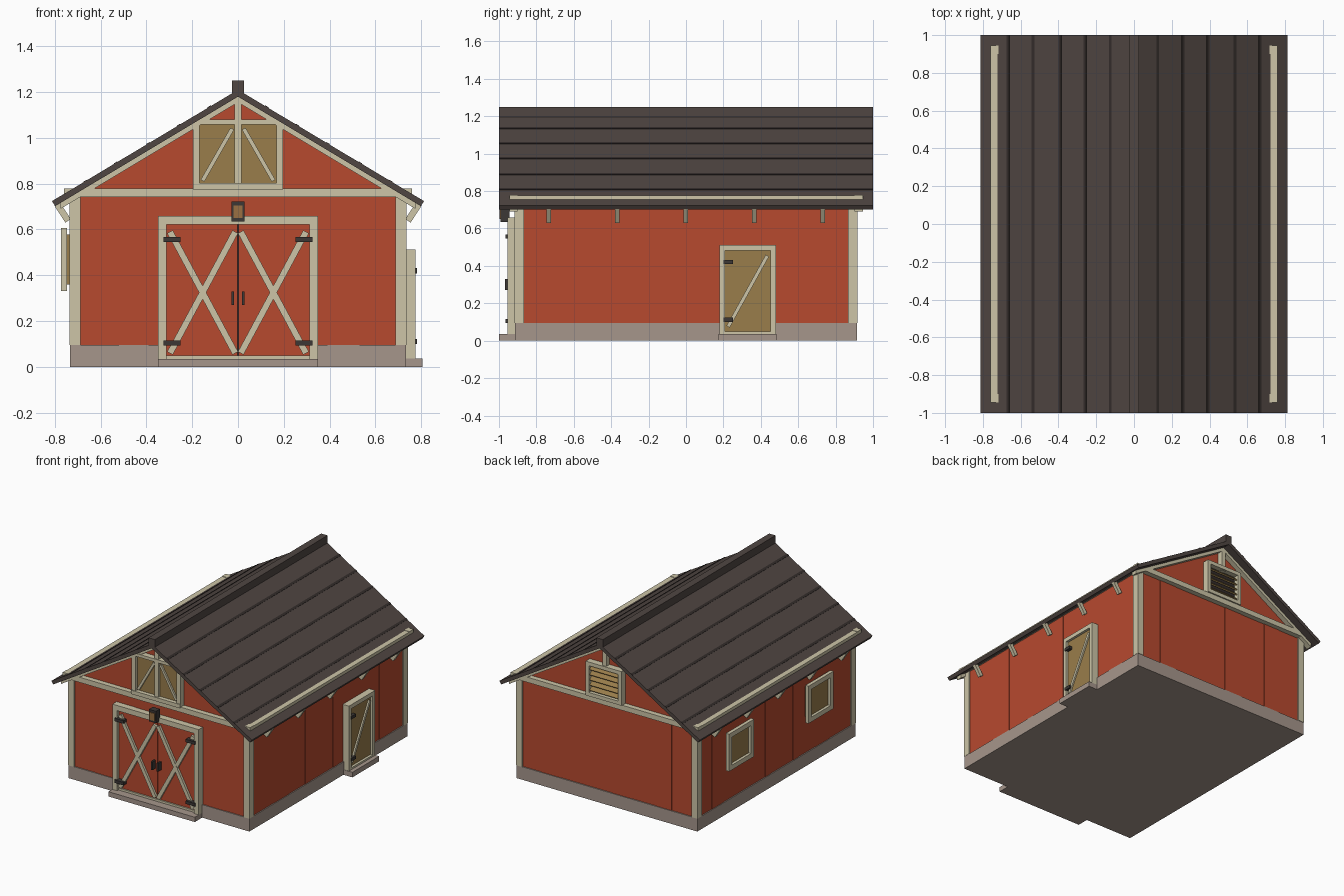
import bpy, bmesh, math

if "Cube" in bpy.data.objects:
    bpy.data.objects.remove(bpy.data.objects["Cube"])


def material(name, r, g, b):
    m = bpy.data.materials.new(name)
    m.diffuse_color = (r, g, b, 1)
    m.use_nodes = True
    m.node_tree.nodes["Principled BSDF"].inputs["Base Color"].default_value = m.diffuse_color
    return m


RED = material("barn red", 0.475, 0.067, 0.028)
CREAM = material("cream trim", 0.61, 0.56, 0.39)
STONE = material("foundation stone", 0.38, 0.305, 0.26)
ROOF = material("roof brown", 0.08, 0.062, 0.055)
SEAM = material("roof seam dark", 0.034, 0.026, 0.024)
OCHRE = material("ochre wood", 0.32, 0.205, 0.07)
METAL = material("dark metal", 0.045, 0.039, 0.036)
GLOW = material("lantern amber", 0.32, 0.16, 0.055)


def prism(name, pts, axis, a0, a1, mat):
    """Extrude a 2D outline along an axis ('x': pts are y,z; 'y': pts are x,z)."""
    bm = bmesh.new()
    to3 = (lambda p, a: (a, p[0], p[1])) if axis == 'x' else (lambda p, a: (p[0], a, p[1]))
    lo = [bm.verts.new(to3(p, a0)) for p in pts]
    hi = [bm.verts.new(to3(p, a1)) for p in pts]
    bm.faces.new(lo)
    bm.faces.new(hi[::-1])
    n = len(pts)
    for i in range(n):
        j = (i + 1) % n
        bm.faces.new((lo[i], hi[i], hi[j], lo[j]))
    bmesh.ops.recalc_face_normals(bm, faces=bm.faces)
    me = bpy.data.meshes.new(name)
    bm.to_mesh(me)
    bm.free()
    me.materials.append(mat)
    ob = bpy.data.objects.new(name, me)
    bpy.context.collection.objects.link(ob)
    return ob


def box(name, x0, x1, y0, y1, z0, z1, mat):
    return prism(name, [(x0, z0), (x1, z0), (x1, z1), (x0, z1)], 'y', y0, y1, mat)


def bar(name, p, q, width, axis, a0, a1, mat):
    """Straight board from p to q, lying in the plane across the axis."""
    dx, dz = q[0] - p[0], q[1] - p[1]
    k = width / 2 / math.hypot(dx, dz)
    nx, nz = -dz * k, dx * k
    pts = [(p[0] + nx, p[1] + nz), (q[0] + nx, q[1] + nz),
           (q[0] - nx, q[1] - nz), (p[0] - nx, p[1] - nz)]
    return prism(name, pts, axis, a0, a1, mat)


def frame(name, axis, u0, u1, z0, z1, w, a0, a1, mat):
    """Rectangular frame of four boards."""
    for part, r in (("left", (u0, u0 + w, z0, z1)), ("right", (u1 - w, u1, z0, z1)),
                    ("bottom", (u0 + w, u1 - w, z0, z0 + w)), ("top", (u0 + w, u1 - w, z1 - w, z1))):
        prism(f"{name}_{part}", [(r[0], r[2]), (r[1], r[2]), (r[1], r[3]), (r[0], r[3])],
              axis, a0, a1, mat)


# foundation, steps and walls
box("foundation", -.733, .733, -.915, .915, 0, .095, STONE)
box("front_sill", -.35, .35, -1, -.9, 0, .035, STONE)
box("side_step", .7, .805, .175, .485, 0, .037, STONE)
prism("walls", [(-.725, .09), (.725, .09), (.725, .75), (0, 1.185), (-.725, .75)],
      'y', -.907, .907, RED)

# slightly raised wall boards
for i, (a, b) in enumerate(((-.52, -.39), (-.19, -.04), (.39, .53))):
    box(f"gable_board_{i}", a, b, -.91, .91, .095, .75, RED)
for i, (a, b) in enumerate(((-.62, -.45), (-.26, -.20), (.06, .12), (.6, .74))):
    box(f"side_board_{i}", -.728, .728, a, b, .095, .74, RED)

# roof: two slabs, seams and ridge cap
for s, side in ((-1, "left"), (1, "right")):
    prism(f"roof_{side}", [(0, 1.21), (s * .812, .724), (s * .798, .702), (0, 1.18)],
          'y', -1, 1, ROOF)
    for i, z in enumerate((1.135, 1.055, .975, .89, .81)):
        x = (1.21 - z) / .6
        bar(f"roof_seam_{side}_{i}", (s * (x - .007), z + .0042), (s * (x + .007), z - .0042),
            .006, 'y', -1, 1, SEAM)
    # eave frieze board and brackets
    box(f"frieze_{side}", *sorted((s * .72, s * .76)), -.945, .945, .742, .777, CREAM)
    for i in range(5):
        y = -.733 + i * .366
        bar(f"eave_bracket_{side}_{i}", (s * .79, .712), (s * .742, .638), .028,
            'y', y - .012, y + .012, CREAM)
box("ridge_cap", -.026, .026, -1, 1, 1.195, 1.25, ROOF)

# corner boards and gable trim, front and back
for t, end in ((-1, "front"), (1, "back")):
    y0, y1 = sorted((t * .9, t * .945))
    box(f"gable_beam_{end}", -.76, .76, y0, y1, .742, .78, CREAM)
    for s, side in ((-1, "left"), (1, "right")):
        box(f"corner_board_{end}_{side}", *sorted((s * .687, s * .735)),
            *sorted((t * .867, t * .918)), .095, .745, CREAM)
        prism(f"rake_trim_{end}_{side}", [(0, 1.182), (s * .775, .717), (s * .775, .69), (0, 1.155)],
              'y', y0, y1, CREAM)
    box(f"king_post_{end}", -.016, .016, y0, y1, .78 if t < 0 else 1.0, 1.17, CREAM)

# front double door
box("front_door_jamb_left", -.35, -.312, -.955, -.9, .035, .66, CREAM)
box("front_door_jamb_right", .312, .35, -.955, -.9, .035, .66, CREAM)
box("front_door_head", -.312, .312, -.955, -.9, .622, .66, CREAM)
box("front_door_bottom_rail", -.312, .312, -.94, -.9, .035, .05, CREAM)
box("front_door_gap", -.01, .01, -.921, -.9, .05, .622, SEAM)
for s, side in ((-1, "left"), (1, "right")):
    box(f"front_door_{side}", *sorted((s * .003, s * .312)), -.93, -.9, .05, .622, RED)
    bar(f"front_brace_up_{side}", (s * .297, .06), (s * .012, .59), .028, 'y', -.948, -.925, CREAM)
    bar(f"front_brace_down_{side}", (s * .297, .59), (s * .012, .06), .028, 'y', -.947, -.925, CREAM)
    for z in (.557, .105):
        box(f"front_hinge_{side}", *sorted((s * .252, s * .326)), -.966, -.925,
            z - .011, z + .011, METAL)
    box(f"front_handle_{side}", *sorted((s * .017, s * .029)), -.968, -.925, .27, .33, METAL)

# lantern over the door
box("lantern_body", -.029, .029, -.992, -.945, .635, .722, METAL)
box("lantern_glass", -.02, .02, -.998, -.99, .65, .705, GLOW)

# loft doors in the front gable
box("loft_doors", -.17, .17, -.925, -.9, .79, 1.065, OCHRE)
box("loft_head", -.197, .197, -.95, -.9, 1.058, 1.08, CREAM)
box("loft_sill", -.197, .197, -.955, -.9, .775, .803, CREAM)
for s, side in ((-1, "left"), (1, "right")):
    box(f"loft_jamb_{side}", *sorted((s * .167, s * .197)), -.95, -.9, .8, 1.06, CREAM)
    bar(f"loft_brace_{side}", (s * .155, .813), (s * .025, 1.04), .018, 'y', -.938, -.92, CREAM)

# side door on the right wall
prism("side_door", [(.2, .04), (.46, .04), (.46, .49), (.2, .49)], 'x', .72, .757, OCHRE)
frame("side_door_frame", 'x', .178, .482, .02, .513, .03, .72, .775, CREAM)
bar("side_door_brace", (.225, .075), (.435, .455), .02, 'x', .75, .768, CREAM)
for z in (.42, .112):
    box("side_door_hinge", .75, .781, .2, .25, z - .011, z + .011, METAL)

# two windows on the left wall
for i, y in enumerate((-.46, .46)):
    prism(f"window_pane_{i}", [(y - .115, .36), (y + .115, .36), (y + .115, .578), (y - .115, .578)],
          'x', -.753, -.72, OCHRE)
    frame(f"window_frame_{i}", 'x', y - .145, y + .145, .332, .606, .035, -.773, -.747, CREAM)

# louvred vent in the back gable
box("vent_back", -.12, .12, .9, .917, .8, 1.01, SEAM)
frame("vent_frame", 'y', -.145, .145, .78, 1.03, .027, .9, .955, CREAM)
for i in range(5):
    z = .829 + i * .038
    bar(f"vent_slat_{i}", (.918, z + .012), (.944, z - .012), .01, 'x', -.118, .118, OCHRE)
